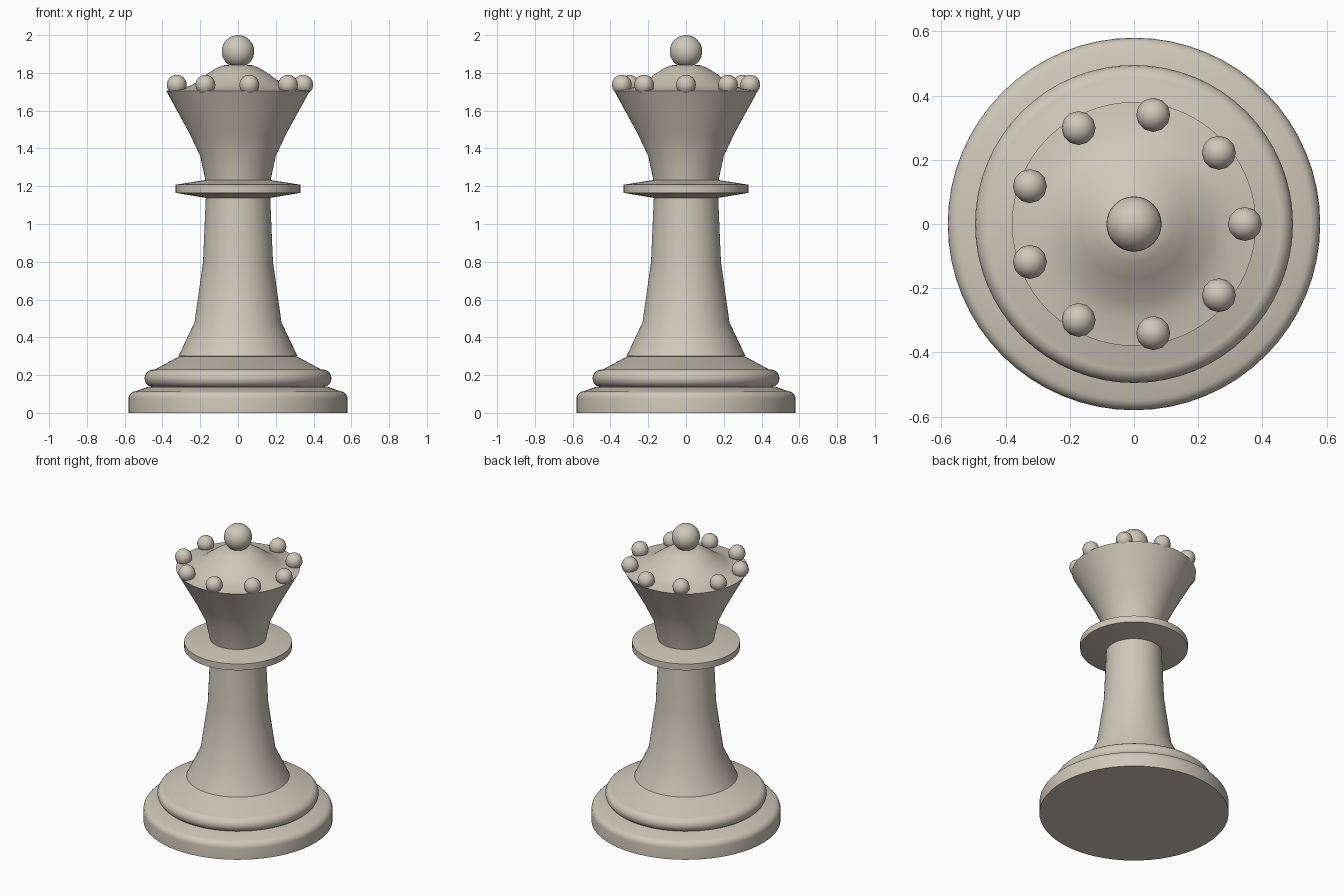
import bpy, bmesh, math
from math import cos, sin, pi, radians

cube = bpy.data.objects.get("Cube")
if cube:
    bpy.data.objects.remove(cube, do_unlink=True)

# Single ivory material
ivory = bpy.data.materials.new("ivory")
ivory.use_nodes = True
colour = (0.63, 0.575, 0.49, 1)
ivory.diffuse_color = colour
bsdf = next(n for n in ivory.node_tree.nodes if n.type == 'BSDF_PRINCIPLED')
bsdf.inputs["Base Color"].default_value = colour
bsdf.inputs["Roughness"].default_value = 0.6


def finish(name, bm, angle=30):
    bmesh.ops.recalc_face_normals(bm, faces=bm.faces[:])
    mesh = bpy.data.meshes.new(name)
    bm.to_mesh(mesh)
    bm.free()
    mesh.materials.append(ivory)
    obj = bpy.data.objects.new(name, mesh)
    bpy.context.collection.objects.link(obj)
    bpy.ops.object.select_all(action='DESELECT')
    obj.select_set(True)
    bpy.context.view_layer.objects.active = obj
    bpy.ops.object.shade_smooth_by_angle(angle=radians(angle))
    return obj


def lathe(name, profile, steps=64, angle=30):
    """Spin an (r, z) profile that starts and ends on the axis."""
    bm = bmesh.new()
    verts = [bm.verts.new((r, 0, z)) for r, z in profile]
    edges = [bm.edges.new(pair) for pair in zip(verts, verts[1:])]
    bmesh.ops.spin(bm, geom=verts + edges, cent=(0, 0, 0), axis=(0, 0, 1),
                   angle=2 * pi, steps=steps, use_merge=True)
    bmesh.ops.remove_doubles(bm, verts=bm.verts[:], dist=1e-4)
    return finish(name, bm, angle)


def arc(r, z, radius, start, end, count):
    """Points on a rounded edge of a profile."""
    angles = [radians(start + (end - start) * i / count) for i in range(count + 1)]
    return [(r + radius * cos(a), z + radius * sin(a)) for a in angles]


def ball(name, radius, location, segments, rings):
    bm = bmesh.new()
    bmesh.ops.create_uvsphere(bm, u_segments=segments, v_segments=rings, radius=radius)
    obj = finish(name, bm, 40)
    obj.location = location
    return obj


# Foot: disc with a rounded shoulder, then a rolled ring and a sloping cap
lathe("base", [(0, 0), (0.58, 0)] + arc(0.54, 0.075, 0.04, 0, 90, 5)
      + [(0.48, 0.137), (0, 0.137)])
lathe("base_ring", [(0, 0.136), (0.44, 0.136)] + arc(0.448, 0.183, 0.047, -80, 80, 8)
      + [(0.44, 0.23), (0.31, 0.30), (0, 0.30)])

# Body
lathe("stem", [(0, 0.29), (0.315, 0.30), (0.23, 0.48), (0.185, 0.80),
               (0.17, 1.15), (0, 1.15)])
lathe("collar", [(0, 1.135), (0.17, 1.138), (0.33, 1.165), (0.33, 1.208),
                 (0.17, 1.233), (0, 1.233)])

# Flared crown with a domed top
lathe("crown", [(0, 1.22), (0.17, 1.22), (0.20, 1.36), (0.257, 1.48), (0.38, 1.705),
                (0.30, 1.716), (0.24, 1.737), (0.17, 1.79), (0.12, 1.822), (0.08, 1.84),
                (0, 1.845)])

# Finial and the ring of nine beads
ball("finial", 0.086, (0, 0, 1.914), 32, 16)
for i in range(9):
    a = 2 * pi * i / 9
    ball(f"crown_bead_{i + 1}", 0.053, (0.345 * cos(a), 0.345 * sin(a), 1.737), 12, 8)
